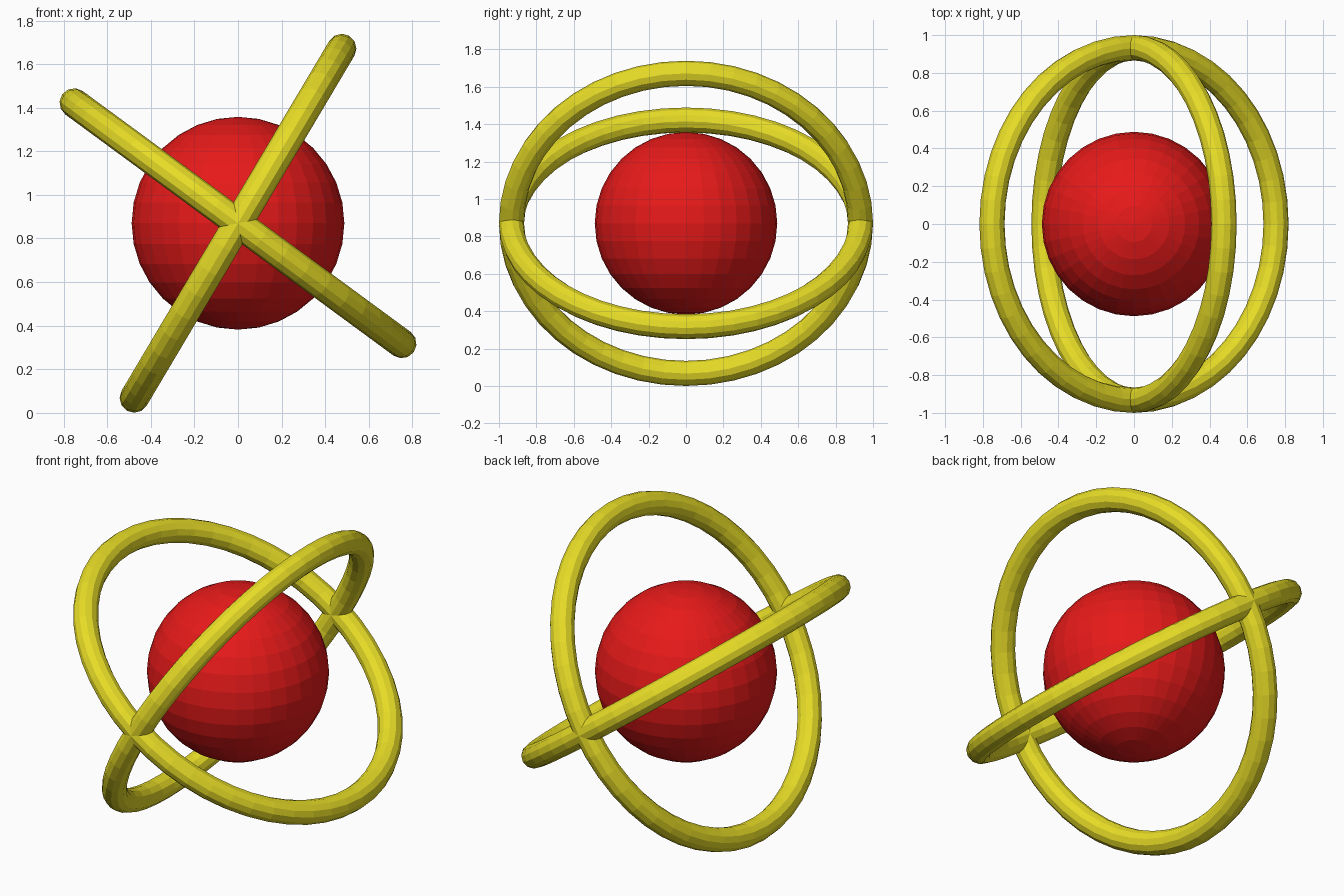
import bpy
from math import radians

if "Cube" in bpy.data.objects:
    bpy.data.objects.remove(bpy.data.objects["Cube"])

CENTRE = (0, 0, 0.87)


def paint(obj, name, colour):
    mat = bpy.data.materials.get(name) or bpy.data.materials.new(name)
    mat.diffuse_color = colour
    mat.use_nodes = True
    mat.node_tree.nodes["Principled BSDF"].inputs["Base Color"].default_value = mat.diffuse_color
    obj.data.materials.append(mat)


def ring(name, tilt):
    # Flat-faced torus tilted about the y axis
    bpy.ops.mesh.primitive_torus_add(
        location=CENTRE, rotation=(0, radians(-tilt), 0),
        major_radius=0.933, minor_radius=0.067,
        major_segments=48, minor_segments=12)
    obj = bpy.context.object
    obj.name = name
    paint(obj, "yellow", (0.8, 0.72, 0.02, 1))


# Central ball
bpy.ops.mesh.primitive_uv_sphere_add(
    segments=32, ring_count=16, radius=0.488, location=CENTRE)
ball = bpy.context.object
ball.name = "ball"
paint(ball, "red", (0.8, 0.01, 0.01, 1))

# Two crossed rings meeting at the front and back
ring("steep_ring", 59.3)
ring("shallow_ring", -36.3)
